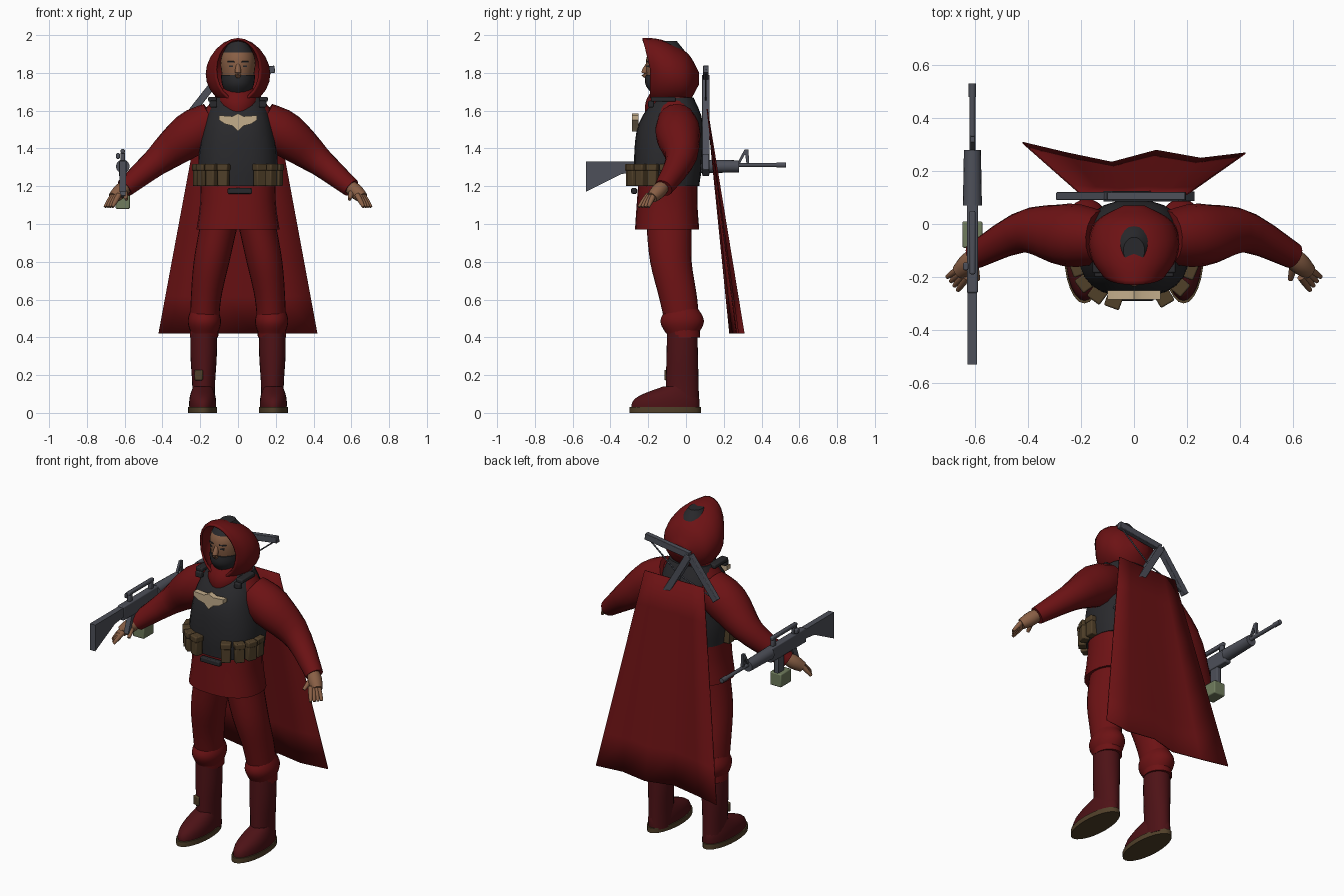
import bpy, bmesh, math
from mathutils import Vector, Matrix

cube = bpy.data.objects.get("Cube")
if cube:
    bpy.data.objects.remove(cube, do_unlink=True)


def material(name, *rgb):
    mat = bpy.data.materials.new(name)
    mat.use_nodes = True
    mat.diffuse_color = (*rgb, 1)
    mat.node_tree.nodes["Principled BSDF"].inputs["Base Color"].default_value = (*rgb, 1)
    return mat


RED = material("red cloth", .15, .006, .007)
BOOT = material("dark red leather", .075, .006, .008)
DARK = material("charcoal", .022, .022, .025)
SKIN = material("brown skin", .25, .115, .06)
POUCH = material("olive brown", .08, .05, .022)
GOLD = material("pale gold", .55, .42, .26)
METAL = material("gunmetal", .075, .08, .1)
GREEN = material("pale green", .16, .2, .11)


def finish(name, bm, mat, bevel=0):
    bmesh.ops.recalc_face_normals(bm, faces=bm.faces[:])
    mesh = bpy.data.meshes.new(name)
    bm.to_mesh(mesh)
    bm.free()
    mesh.materials.append(mat)
    mesh.polygons.foreach_set("use_smooth", [True] * len(mesh.polygons))
    mesh.set_sharp_from_angle(angle=math.radians(42))
    ob = bpy.data.objects.new(name, mesh)
    bpy.context.scene.collection.objects.link(ob)
    if bevel:
        modifier = ob.modifiers.new("bevel", "BEVEL")
        modifier.width, modifier.segments = bevel, 2
    return ob


def thicken(ob, thickness):
    ob.modifiers.new("thickness", "SOLIDIFY").thickness = thickness


def bridge(name, rings, mat, front_cap=True):
    """Join matching rings of points into a capped skin."""
    bm = bmesh.new()
    rows = [[bm.verts.new(point) for point in ring] for ring in rings]
    for a, b in zip(rows, rows[1:]):
        for i in range(len(a)):
            bm.faces.new((a[i - 1], a[i], b[i], b[i - 1]))
    if front_cap:
        bm.faces.new(rows[0])
    bm.faces.new(rows[-1])
    return finish(name, bm, mat)


def blend(values, t):
    """Smooth curve through evenly spaced values; a single number stays constant."""
    if not isinstance(values, tuple):
        return values
    last = len(values) - 1
    i = min(int(t * last), last - 1)
    u = t * last - i
    a, b, c, d = values[max(i - 1, 0)], values[i], values[i + 1], values[min(i + 2, last)]
    return b + u / 2 * (c - a + u * (2 * a - 5 * b + 4 * c - d + u * (3 * (b - c) + d - a)))


def oval(wide, deep, power=2, count=24):
    for i in range(count):
        angle = math.tau * i / count
        c, s = math.cos(angle), math.sin(angle)
        yield (wide * math.copysign(abs(c) ** (2 / power), c),
               deep * math.copysign(abs(s) ** (2 / power), s))


def loft(name, mat, x, y, z, wide, deep, side=1, power=2, steps=12):
    """Level ovals stacked along z, every measure following its own curve."""
    rings = []
    for i in range(steps + 1):
        cx, cy, cz, rx, ry = (blend(v, i / steps) for v in (x, y, z, wide, deep))
        rings.append([(side * (cx + u), cy + v, cz) for u, v in oval(rx, ry, power)])
    return bridge(name, rings, mat)


def tube(name, mat, x, y, z, radius, side=1, steps=10):
    """Round section swept along a curved path."""
    stops = [i / steps for i in range(steps + 1)]
    path = [Vector([blend(v, t) for v in (x, y, z)]) for t in stops]
    rings = []
    for i, t in enumerate(stops):
        turn = (path[min(i + 1, steps)] - path[max(i - 1, 0)]).to_track_quat("Z", "Y")
        r = blend(radius, t)
        ring = [path[i] + turn @ Vector((u, v, 0)) for u, v in oval(r, r, count=16)]
        rings.append([(side * p.x, p.y, p.z) for p in ring])
    return bridge(name, rings, mat)


def box(name, mat, centre, size, turn=0, axis="Z", bevel=.006):
    bm = bmesh.new()
    place = Matrix.Translation(centre) @ Matrix.Rotation(turn, 4, axis) @ Matrix.Diagonal((*size, 1))
    bmesh.ops.create_cube(bm, size=1, matrix=place)
    return finish(name, bm, mat, bevel)


# Coat, vest and collar
loft("coat", RED, 0, (-.1, -.1, -.09, -.07, -.06), (.97, 1.7),
     wide=(.22, .2, .2, .2, .1), deep=(.17, .16, .15, .12, .07), power=2.4)
loft("vest", DARK, 0, (-.1, -.09, -.06), (1.2, 1.67),
     wide=(.2, .21, .18, .13), deep=(.17, .18, .17, .1), power=2.5)
loft("collar", RED, 0, -.09, (1.56, 1.72), wide=(.07, .11, .08), deep=(.12, .125, .08))
for side in (1, -1):
    box("shoulder_strap", DARK, (side * .135, -.12, 1.66), (.045, .13, .025))
    box("strap_clip", DARK, (side * .13, -.185, 1.635), (.04, .03, .035))

# Belt pouches wrapped around the vest
right_angles = [-20 - 17 * i for i in range(5)]
left_angles = [30 + 19 * i for i in range(4)]
for degrees in right_angles + left_angles:
    angle = math.radians(degrees)
    reach = 1 + abs(math.sin(2 * angle)) / 10
    spot = Vector((.21 * reach * math.sin(angle), -.1 - .19 * reach * math.cos(angle), 1.25))
    box("pouch", POUCH, spot, (.054, .045, .1), angle)
    box("pouch_flap", POUCH, spot + Vector((0, 0, .05)), (.06, .055, .035), angle)
box("belt_buckle", DARK, (.01, -.275, 1.175), (.13, .03, .03))


def prism(name, mat, outline, place):
    """Outline extruded between two sides; place maps a point and a side to space."""
    return bridge(name, [[place(*point, side) for point in outline] for side in (-1, 1)], mat)


# Winged chest ornament
wing = [(.03, 1.57), (.1, 1.575), (.1, 1.55), (.07, 1.53), (.03, 1.52)]
mirrored = [(-x, z) for x, z in reversed(wing)]
prism("chest_ornament", GOLD, [(0, 1.585), *wing, (0, 1.49), *mirrored],
      lambda x, z, side: (x, -.268 + side * .017, z))

# Head with dark hair, mask and features
head = loft("head", SKIN, 0, -.1, (1.66, 1.97), wide=(.06, .08, .09, .04),
            deep=(.06, .1, .11, .05), steps=20)
head.data.materials.append(DARK)
for face in head.data.polygons:
    face.material_index = int(face.center.z > 1.9 or face.center.y > -.06)
loft("mask", DARK, 0, -.1, (1.69, 1.79), wide=(.06, .085, .09), deep=(.08, .115, .115))
tube("nose", SKIN, 0, (-.2, -.22, -.205), (1.85, 1.8, 1.78), (.01, .017, .012))
for side in (1, -1):
    box("eye", DARK, (side * .035, -.2, 1.835), (.026, .009, .01), side * .35, bevel=.002)
    box("eyebrow", DARK, (side * .037, -.2, 1.858), (.04, .009, .008), side * .35, bevel=.002)

# Hood: upright ovals from the forward-leaning rim to the closed back
hood_rings = []
for i in range(17):
    t = i / 16
    top = blend((1.985, 1.98, 1.95, 1.9, 1.8), t)
    low = blend((1.65, 1.63, 1.63, 1.65, 1.74), t)
    middle, tall = (top + low) / 2, (top - low) / 2
    lean = .04 * (1 - t) ** 3
    section = oval(blend((.12, .16, .17, .14, .04), t), tall)
    hood_rings.append([(u, blend((-.19, -.06, .07), t) - lean * max(0, v / tall), middle + v)
                       for u, v in section])
thicken(bridge("hood", hood_rings, RED, front_cap=False), .012)

# Arms, hands, legs and boots
for side in (1, -1):
    tube("sleeve", RED, (.13, .27, .42, .6), (-.05, -.04, -.03, -.12), (1.55, 1.46, 1.34, 1.19),
         (.1, .12, .1, .07, .05), side)
    tube("palm", SKIN, (.58, .66), (-.11, -.18), (1.21, 1.14), (.03, .04, .03), side)
    for k in (0, 1 / 3, 2 / 3, 1):
        tube("finger", SKIN, (.66 - .03 * k, .705 - .04 * k), (-.17 - .03 * k, -.2 - .05 * k),
             (1.155, 1.09), (.014, .013, .008), side, steps=4)
    tube("thumb", SKIN, (.605, .59), (-.15, -.21), (1.18, 1.13), (.016, .014, .009), side, steps=4)
    loft("trouser_leg", RED, (.1, .14, .17, .18), (-.09, -.08, -.04, -.01), (1, .8, .6, .4),
         (.1, .095, .08, .075), (.12, .11, .1, .085), side)
    loft("trouser_cuff", RED, .178, -.02, (.42, .55), (.07, .088, .07), (.085, .115, .085), side)
    loft("boot_shaft", BOOT, .182, -.02, (.02, .43), (.06, .06, .07, .07), (.09, .085, .08), side)
    loft("boot_foot", BOOT, .187, (-.11, -.1, -.04), (.01, .14), (.07, .07, .05), (.18, .17, .08), side)
    loft("boot_sole", POUCH, .187, -.11, (0, .03), .077, .19, side, steps=1)
box("boot_patch", POUCH, (-.208, -.1, .2), (.045, .02, .055), -.3)

# Cape: straight narrow top falling to a wide wavy hem
bm = bmesh.new()
hem = (.31, .27, .235, .28, .25, .27)
rows = []
for i in range(7):
    drop = i / 6
    half_width = .2 + .22 * drop
    rows.append([bm.verts.new((half_width * (2 * j / 5 - 1), .115 + (y - .115) * drop, 1.61 - 1.19 * drop))
                 for j, y in enumerate(hem)])
for above, below in zip(rows, rows[1:]):
    for j in range(len(hem) - 1):
        bm.faces.new((above[j], above[j + 1], below[j + 1], below[j]))
thicken(finish("cape", bm, RED), .006)


# Crossbow slung across the back
def beam(name, start, end, width, depth):
    a, b = (Vector((x, .105, z)) for x, z in (start, end))
    span = b - a
    box(name, METAL, (a + b) / 2, (span.length, depth, width), -math.atan2(span.z, span.x), "Y", .003)


bow_front, bow_tail = (-.1, 1.78), (.2, 1.27)
beam("crossbow_stock", bow_front, bow_tail, .04, .04)
beam("crossbow_butt", (.15, 1.355), bow_tail, .07, .036)
for tip in ((.195, 1.82), (-.28, 1.55)):
    beam("crossbow_limb", bow_front, tip, .038, .03)
    beam("crossbow_string", tip, (-.02, 1.645), .008, .008)

# Rifle beside the right hand, muzzle pointing backwards
RIFLE_X = -.61


def rifle_plate(name, width, *outline):
    prism(name, METAL, outline, lambda y, z, side: (RIFLE_X + side * width / 2, y, z))


rifle_plate("rifle_stock", .036, (-.53, 1.17), (-.53, 1.33), (-.25, 1.33), (-.25, 1.275), (-.34, 1.265))
rifle_plate("rifle_grip", .03, (-.17, 1.26), (-.21, 1.15), (-.18, 1.14), (-.13, 1.26))
rifle_plate("front_sight", .014, (.27, 1.32), (.31, 1.395), (.33, 1.395), (.335, 1.32), (.32, 1.32),
            (.313, 1.37), (.285, 1.32))
box("rifle_receiver", METAL, (RIFLE_X, -.09, 1.295), (.042, .34, .085))
box("rifle_magazine", METAL, (RIFLE_X, -.025, 1.19), (.03, .06, .15))
box("ammunition_box", GREEN, (RIFLE_X, -.04, 1.12), (.075, .1, .08))
box("carry_handle", METAL, (RIFLE_X, -.07, 1.385), (.022, .24, .022))
for y in (-.17, .03):
    box("handle_post", METAL, (RIFLE_X, y, 1.355), (.022, .03, .05))
box("sight_knob", METAL, (RIFLE_X - .025, -.16, 1.36), (.02, .03, .03))
tube("rifle_handguard", METAL, RIFLE_X, (.07, .28), 1.305, (.036, .032), steps=1)
tube("rifle_barrel", METAL, RIFLE_X, (.27, .53), 1.312, .011, steps=1)
tube("rifle_muzzle", METAL, RIFLE_X, (.48, .53), 1.312, .014, steps=1)
